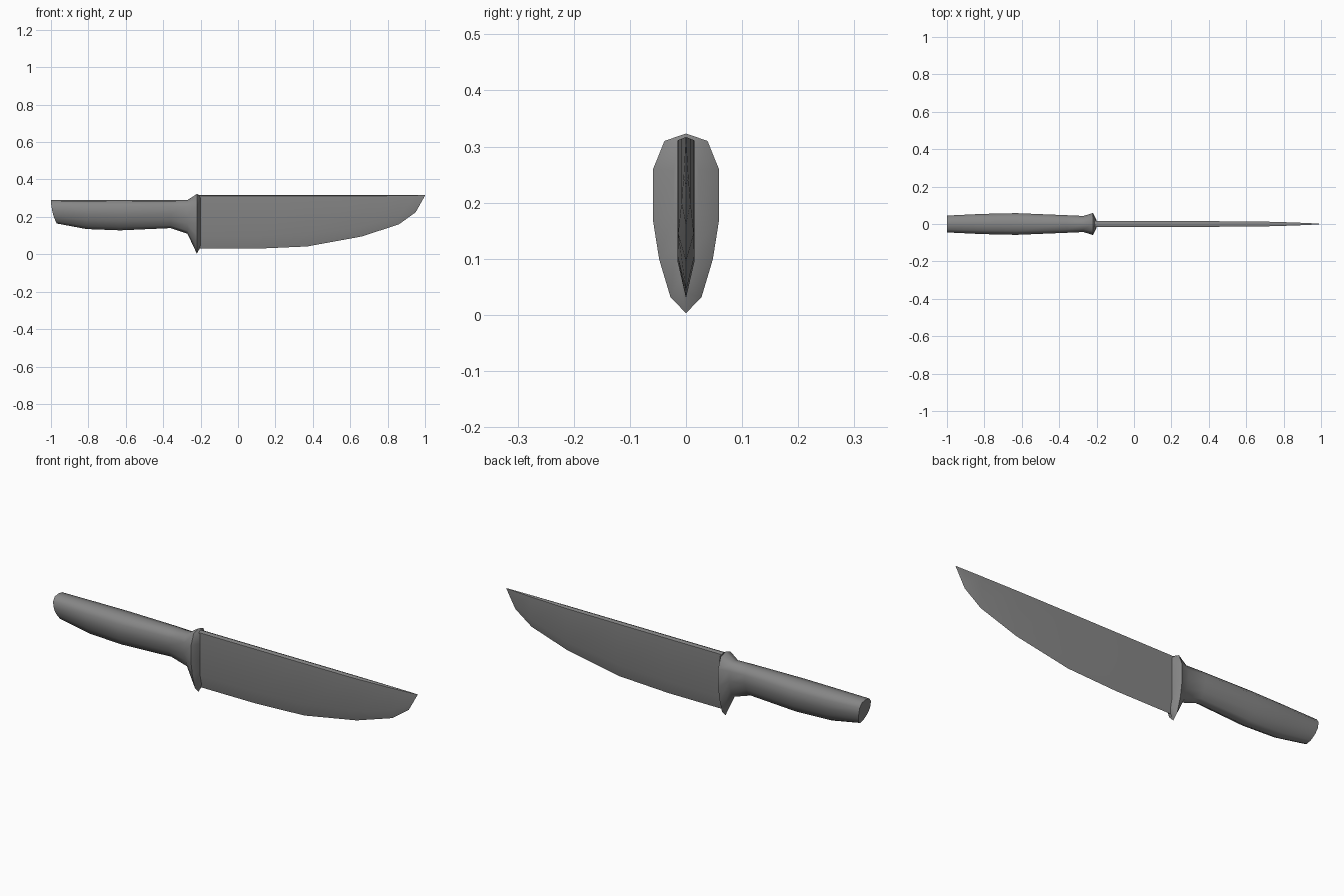
import bpy, bmesh, math

cube = bpy.data.objects.get("Cube")
if cube:
    bpy.data.objects.remove(cube, do_unlink=True)

grey = bpy.data.materials.new("plain_grey")
grey.use_nodes = True
colour = (0.24, 0.24, 0.24, 1)
grey.diffuse_color = colour
grey.node_tree.nodes["Principled BSDF"].inputs["Base Color"].default_value = colour


def loft(name, rings, smooth_angle):
    """Join closed rings of equal length and cap both ends."""
    bm = bmesh.new()
    loops = [[bm.verts.new(p) for p in ring] for ring in rings]
    n = len(loops[0])
    for a, b in zip(loops, loops[1:]):
        for i in range(n):
            j = (i + 1) % n
            bm.faces.new((a[i], a[j], b[j], b[i]))
    bm.faces.new(loops[0])
    bm.faces.new(loops[-1])
    bmesh.ops.remove_doubles(bm, verts=bm.verts, dist=0.0001)
    bmesh.ops.recalc_face_normals(bm, faces=bm.faces)
    mesh = bpy.data.meshes.new(name)
    bm.to_mesh(mesh)
    bm.free()
    mesh.materials.append(grey)
    obj = bpy.data.objects.new(name, mesh)
    bpy.context.collection.objects.link(obj)
    bpy.ops.object.select_all(action='DESELECT')
    obj.select_set(True)
    bpy.context.view_layer.objects.active = obj
    bpy.ops.object.shade_smooth_by_angle(angle=math.radians(smooth_angle))
    return obj


def mirrored(half):
    """Close a half outline running from top centre to bottom centre."""
    return half + [(x, -y, z) for x, y, z in half[-2:0:-1]]


# Handle and guard: half outline as (width share, depth share)
OVAL = [(0, 0), (0.65, 0.04), (1, 0.2), (1, 0.48), (0.81, 0.7), (0.47, 0.91), (0, 1)]


def oval(x, top, bottom, width, slant=0.0):
    return mirrored([(x + slant * t * t, w * width, top + (bottom - top) * t) for w, t in OVAL])


handle = [
    oval(-1.0, 0.29, 0.165, 0.045, 0.03),
    oval(-0.81, 0.29, 0.135, 0.054),
    oval(-0.63, 0.29, 0.128, 0.058),
    oval(-0.36, 0.29, 0.14, 0.047),
    oval(-0.27, 0.29, 0.11, 0.043),
    oval(-0.22, 0.323, 0.003, 0.059),
    oval(-0.2, 0.312, 0.04, 0.022),
]
loft("handle_and_guard", handle, 60)


# Blade: x, cutting edge height, bevel height, half thickness
STATIONS = [
    (-0.21, 0.03, 0.095, 0.015),
    (0.1, 0.03, 0.095, 0.015),
    (0.37, 0.042, 0.105, 0.015),
    (0.66, 0.095, 0.145, 0.014),
    (0.86, 0.16, 0.2, 0.008),
    (0.95, 0.225, 0.25, 0.004),
    (1.0, 0.314, 0.315, 0.0005),
]
SPINE = 0.317


def blade_ring(x, edge, bevel, thick):
    shoulder = SPINE - thick * 0.4
    return mirrored([(x, 0, SPINE), (x, thick, shoulder), (x, thick, bevel), (x, 0, edge)])


loft("blade", [blade_ring(*s) for s in STATIONS], 60)
